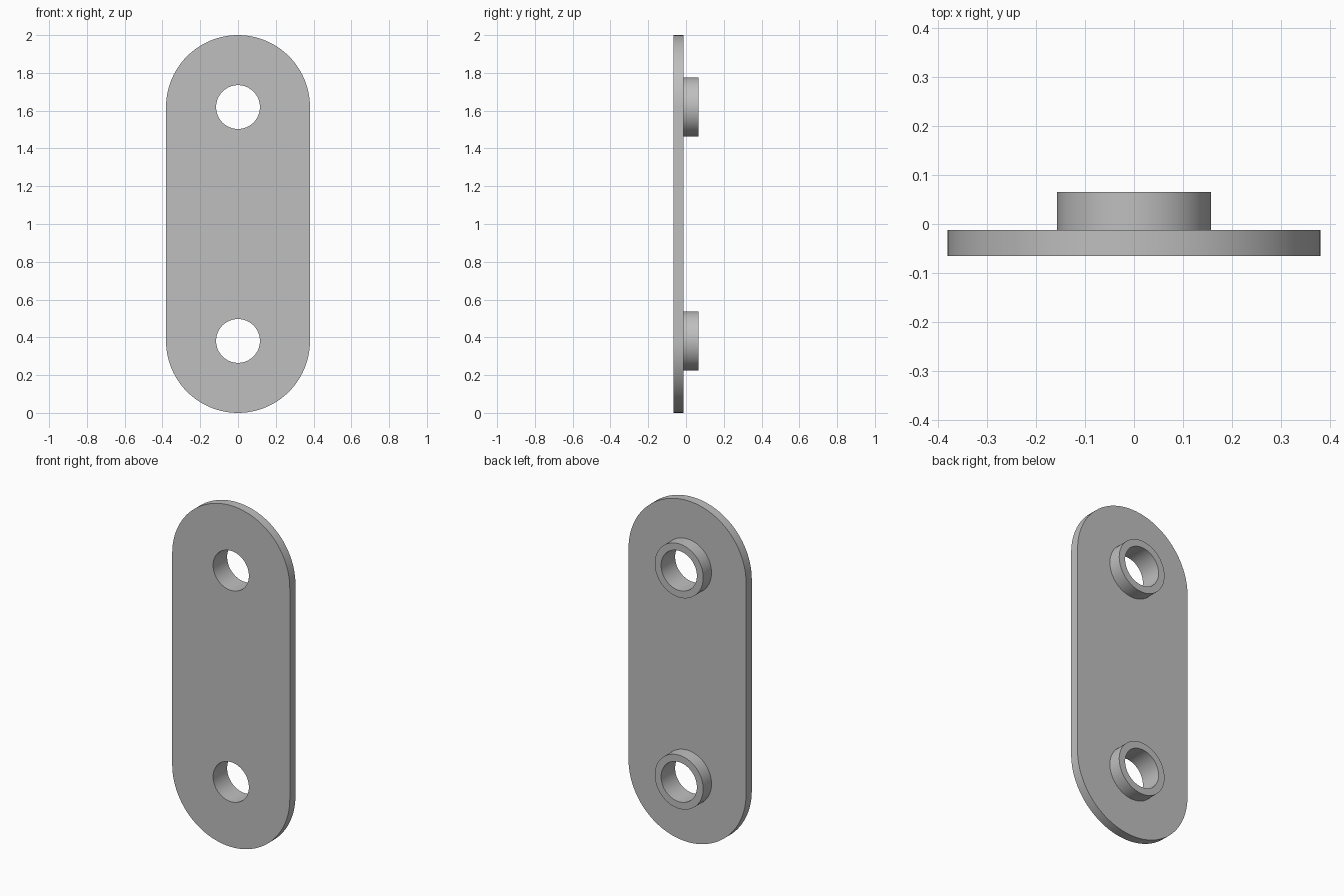
import bpy
import bmesh
from math import sin, cos, pi, radians

cube = bpy.data.objects.get("Cube")
if cube:
    bpy.data.objects.remove(cube, do_unlink=True)

PLATE_R, BOSS_R, HOLE_R = 0.381, 0.157, 0.116
FRONT, PLATE_BACK, BOSS_BACK = -0.065, -0.012, 0.065
LOW, HIGH = PLATE_R, 2 - PLATE_R
SEGMENTS = 96

grey = bpy.data.materials.new("grey metal")
grey.use_nodes = True
colour = (0.52, 0.52, 0.52, 1)
grey.diffuse_color = colour
grey.node_tree.nodes["Principled BSDF"].inputs["Base Color"].default_value = colour


def arc(radius, z, start=0, sweep=2 * pi, count=SEGMENTS):
    return [(radius * cos(start + sweep * i / count), z + radius * sin(start + sweep * i / count))
            for i in range(count)]


def slot(radius, low, high):
    half = SEGMENTS // 2
    top = arc(radius, high, 0, pi, half) + [(-radius, high)]
    bottom = arc(radius, low, pi, pi, half) + [(radius, low)]
    return top + bottom


def extruded(name, loops, y0, y1):
    """Fill an outline with holes and extrude it along y."""
    bm = bmesh.new()
    for loop in loops:
        verts = [bm.verts.new((x, y0, z)) for x, z in loop]
        for a, b in zip(verts, verts[1:] + verts[:1]):
            bm.edges.new((a, b))
    bmesh.ops.triangle_fill(bm, edges=bm.edges[:], use_beauty=True, normal=(0, -1, 0))
    result = bmesh.ops.extrude_face_region(bm, geom=bm.faces[:], use_keep_orig=True)
    for v in result["geom"]:
        if isinstance(v, bmesh.types.BMVert):
            v.co.y = y1
    bmesh.ops.recalc_face_normals(bm, faces=bm.faces[:])
    mesh = bpy.data.meshes.new(name)
    bm.to_mesh(mesh)
    bm.free()
    mesh.materials.append(grey)
    obj = bpy.data.objects.new(name, mesh)
    bpy.context.collection.objects.link(obj)
    bpy.ops.object.select_all(action='DESELECT')
    obj.select_set(True)
    bpy.context.view_layer.objects.active = obj
    bpy.ops.object.shade_smooth_by_angle(angle=radians(30))
    return obj


# Flat rounded plate with two through holes
extruded("link_plate",
         [slot(PLATE_R, LOW, HIGH), arc(HOLE_R, LOW), arc(HOLE_R, HIGH)],
         FRONT, PLATE_BACK)

# Raised collar behind each hole
for name, z in (("lower_collar", LOW), ("upper_collar", HIGH)):
    extruded(name, [arc(BOSS_R, z), arc(HOLE_R, z)], PLATE_BACK, BOSS_BACK)
